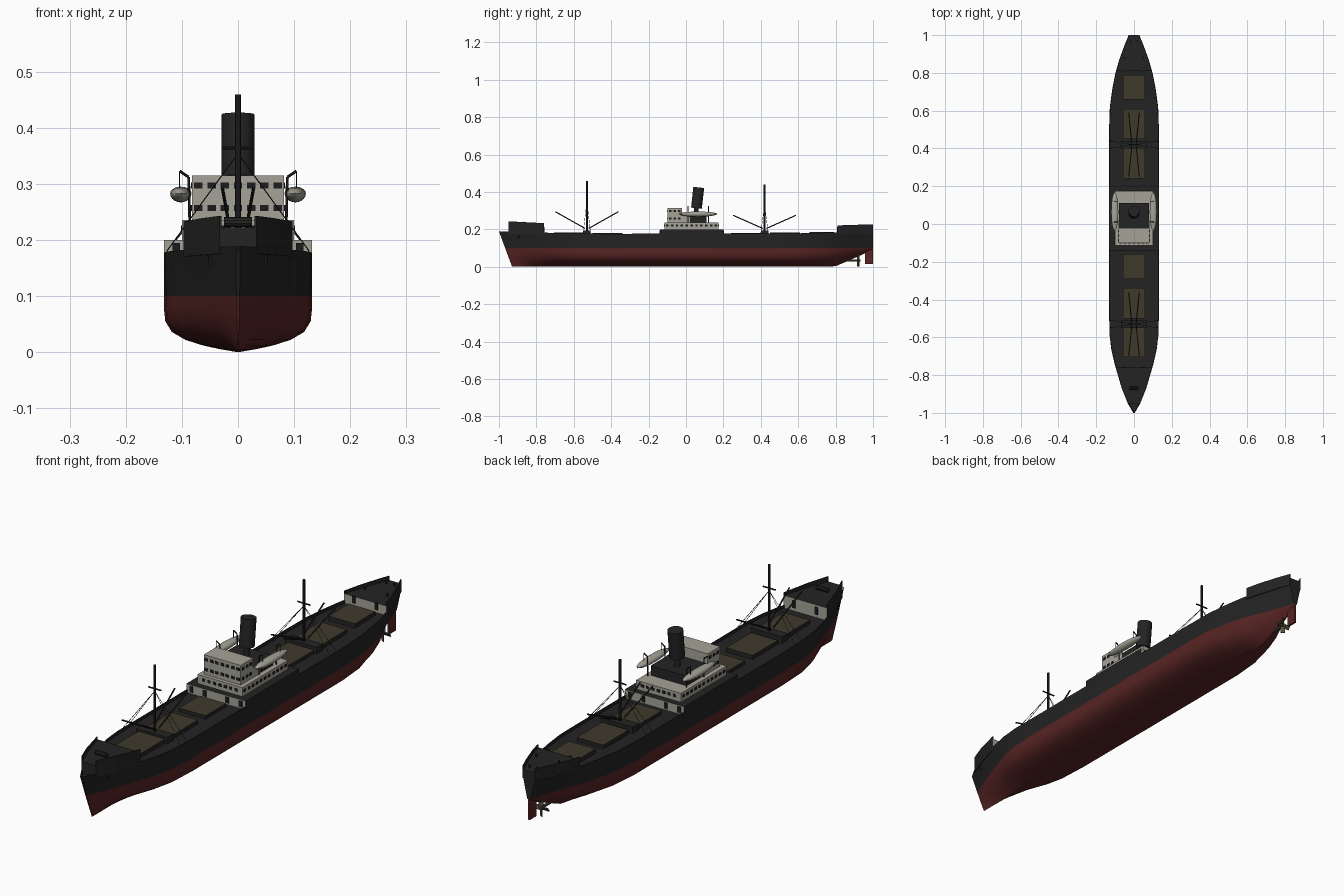
import bpy, bmesh, math
from mathutils import Vector, Matrix

cube = bpy.data.objects.get("Cube")
if cube:
    bpy.data.objects.remove(cube)


def material(name, rgb):
    m = bpy.data.materials.new(name)
    m.use_nodes = True
    m.diffuse_color = (*rgb, 1)
    m.node_tree.nodes["Principled BSDF"].inputs["Base Color"].default_value = (*rgb, 1)
    return m


BLACK = material("hull black", (0.017, 0.017, 0.017))
RED = material("bottom red", (0.095, 0.018, 0.017))
WHITE = material("house off white", (0.38, 0.37, 0.31))
OLIVE = material("hatch olive", (0.05, 0.041, 0.024))
DARK = material("window dark", (0.012, 0.012, 0.013))
BRONZE = material("propeller bronze", (0.09, 0.08, 0.05))


def finish(name, bm, mats, smooth=False):
    bmesh.ops.recalc_face_normals(bm, faces=bm.faces)
    me = bpy.data.meshes.new(name)
    bm.to_mesh(me)
    bm.free()
    for m in mats:
        me.materials.append(m)
    ob = bpy.data.objects.new(name, me)
    bpy.context.collection.objects.link(ob)
    if smooth:
        bpy.ops.object.select_all(action="DESELECT")
        ob.select_set(True)
        bpy.context.view_layer.objects.active = ob
        bpy.ops.object.shade_smooth_by_angle(angle=math.radians(35))
    return ob


def boxes(name, items, *mats):
    """Each item is a centre and a size; a second material goes on top faces."""
    bm = bmesh.new()
    for c, s in items:
        bmesh.ops.create_cube(bm, size=1, matrix=Matrix.Translation(c) @ Matrix.Diagonal((*s, 1)))
    bm.normal_update()
    if len(mats) > 1:
        for f in bm.faces:
            f.material_index = int(f.normal.z > 0.9)
    return finish(name, bm, mats)


def rods(name, items, mat, sides=8):
    bm = bmesh.new()
    for p, q, r in items:
        p, q = Vector(p), Vector(q)
        rot = (q - p).to_track_quat("Z", "Y").to_matrix().to_4x4()
        bmesh.ops.create_cone(bm, cap_ends=True, segments=sides, radius1=r, radius2=r,
                              depth=(q - p).length, matrix=Matrix.Translation((p + q) / 2) @ rot)
    return finish(name, bm, [mat], True)


# Hull stations: y, deck half width, waterline half width, keel height, fullness
STATIONS = [(-1, .004, .003, 0, 1.5), (-.95, .033, .022, 0, 1.6), (-.87, .065, .05, 0, 2),
            (-.74, .103, .092, 0, 3), (-.66, .121, .115, 0, 4), (-.58, .13, .128, 0, 4.6),
            (-.45, .132, .132, 0, 5), (.5, .132, .132, 0, 5), (.62, .128, .124, 0, 4.5),
            (.72, .114, .104, 0, 3.2), (.8, .098, .08, .003, 2.3), (.87, .078, .05, .033, 1.6),
            (.95, .049, .02, .068, 1.3), (1, .028, .008, .092, 1.2)]
WATER, RAIL = .1, .012


def sheer(y):
    return .173 + .016 * y * y


def half_width(y):
    for a, b in zip(STATIONS, STATIONS[1:]):
        if y <= b[0]:
            return a[1] + (b[1] - a[1]) * (y - a[0]) / (b[0] - a[0])
    return STATIONS[-1][1]


def section(y, w, b, keel, full):
    top = sheer(y)
    pts = []
    for u in (0, .05, .12, .22, .36, .55, .77, 1):
        pts.append((b * (1 - (1 - u) ** full), keel + (WATER - keel) * u))
    pts += [((b + w) / 2, (WATER + top) / 2), (w, top)]
    inner = max(w - .004, .001)
    pts += [(inner, top), (inner, top - RAIL)]
    rake = .07 * min(1, max(0, (-.6 - y) / .4))
    return [(x, y + rake * max(0, 1 - z / top), z) for x, z in pts]


bm = bmesh.new()
rings = []
for st in STATIONS:
    half = section(*st)
    ring = half[::-1] + [(-x, y, z) for x, y, z in half[1:]]
    rings.append([bm.verts.new(p) for p in ring])
n = len(rings[0])
for a, b in zip(rings, rings[1:]):
    for i in range(n):
        j = (i + 1) % n
        f = bm.faces.new((a[i], a[j], b[j], b[i]))
        f.material_index = int(max(v.co.z for v in f.verts) < WATER + .001)
for r in (rings[0], rings[-1]):
    low = [v for v in r if v.co.z < WATER + .001]
    bm.faces.new(low).material_index = 1
    first, last = r.index(low[0]), r.index(low[-1])
    bm.faces.new(r[:first + 1] + r[last:])
finish("hull", bm, [BLACK, RED], True)


def stations_between(y0, y1):
    return [y0] + [s[0] for s in STATIONS if y0 < s[0] < y1] + [y1]


def raised_deck(name, y0, y1, top, white_ends):
    """Block that follows the hull outline, with white bulkheads on chosen ends."""
    bm = bmesh.new()
    rows = []
    for y in stations_between(y0, y1):
        w, z = half_width(y), sheer(y) - RAIL
        rows.append([bm.verts.new(p) for p in ((w, y, z), (w, y, top), (-w, y, top), (-w, y, z))])
    for a, b in zip(rows, rows[1:]):
        for i in range(4):
            bm.faces.new((a[i], a[(i + 1) % 4], b[(i + 1) % 4], b[i]))
    for r, end in ((rows[0], -1), (rows[-1], 1)):
        bm.faces.new(r).material_index = int(end in white_ends)
    finish(name, bm, [BLACK, WHITE])


def bulwark(name, y0, y1, base, top0, top1):
    bm = bmesh.new()
    for side in (-1, 1):
        prev = None
        for y in stations_between(y0, y1):
            top = top0 + (top1 - top0) * (y - y0) / (y1 - y0)
            w = half_width(y)
            col = [bm.verts.new((side * (w - d), y, z))
                   for d, z in ((0, base), (0, top), (.004, top), (.004, base))]
            if prev:
                for i in range(4):
                    bm.faces.new((prev[i], prev[(i + 1) % 4], col[(i + 1) % 4], col[i]))
            else:
                bm.faces.new(col)
            prev = col
        bm.faces.new(prev)
    finish(name, bm, [BLACK])


raised_deck("forecastle", -.95, -.76, .222, (1,))
bulwark("forecastle_bulwark", -.95, -.76, .215, .243, .233)
raised_deck("centre_castle", -.14, .2, .2, (-1, 1))
raised_deck("poop", .81, 1, .21, (-1,))
bulwark("poop_bulwark", .81, 1, .205, .221, .227)

# Doors on the bulkheads
boxes("bulkhead_doors", [((x, y, .183), (.014, .004, .024)) for x in (-.11, -.05, .05, .11)
                         for y in (-.141, .201)]
      + [((x, y, .198), (.013, .004, .03)) for x in (-.05, .05) for y in (-.759, .809)], DARK)

# Cargo hatches and mast houses
for i, (y0, y1) in enumerate([(-.705, -.55), (-.5, -.34), (-.29, -.16), (.24, .4), (.45, .61), (.66, .79)]):
    y = (y0 + y1) / 2
    boxes(f"hatch_{i + 1}", [((0, y, sheer(y) - .005), (.118, y1 - y0, .02))], BLACK, OLIVE)

for label, y, top in (("fore", -.53, .459), ("aft", .42, .44)):
    boxes(label + "_mast_house", [((0, y, .18), (.14, .04, .026))], BLACK)
    rods(label + "_mast", [((0, y, .17), (0, y, top), .005),
                           ((-.028, y, top - .095), (.028, y, top - .095), .003)], BLACK)
    pairs = [(sx, sy) for sx in (-1, 1) for sy in (-1, 1)]
    rods(label + "_derricks", [((sx * .012, y + sy * .01, .205),
                                (sx * .028, y + sy * .168, top - .165), .003) for sx, sy in pairs], BLACK, 6)
    rods(label + "_shrouds", [((sx * .004, y, top - .11), (sx * .127, y + sy * .02, .18), .001)
                              for sx, sy in pairs], BLACK, 4)

# Deck houses
boxes("lower_house", [((0, .03, .218), (.2, .29, .036))], WHITE)
boxes("bridge", [((0, -.061, .275), (.164, .078, .08))], WHITE)
boxes("engine_casing", [((0, .044, .255), (.16, .132, .04))], BLACK)
boxes("casing_sides", [((s * .08, 0, .255), (.004, .044, .04)) for s in (-1, 1)], WHITE)

# Windows
panes = []
for z in (.257, .297):
    panes += [((i * .0235, -.1, z), (.015, .004, .011)) for i in range(-3, 4)]
    panes += [((s * .082, -.085 + i * .024, z), (.004, .013, .011)) for s in (-1, 1) for i in range(3)]
panes += [((s * .1, -.1 + i * .026, .22), (.004, .013, .011)) for s in (-1, 1) for i in range(11)]
panes += [((i * .024, y, .22), (.013, .004, .011)) for y in (-.115, .175) for i in range(-3, 4)]
boxes("windows", panes, DARK)

# Funnel, raked aft
rods("funnel", [((0, .056, .313), (0, .068, .424), .029)], BLACK, 20)
rods("funnel_neck", [((0, .056, .27), (0, .056, .32), .012)], BLACK, 12)

# Lifeboats and davits
for side, label in ((1, "left"), (-1, "right")):
    bm = bmesh.new()
    bmesh.ops.create_uvsphere(bm, u_segments=16, v_segments=10, radius=1)
    for v in bm.verts:
        v.co = (side * .102 + v.co.x * .019, .065 + v.co.y * .102,
                .283 + v.co.z * (.012 if v.co.z > 0 else .016))
    finish(label + "_lifeboat", bm, [WHITE], True)
    arms = []
    for y in (.01, .12):
        arms += [((side * .086, y, .235), (side * .088, y, .312), .0025),
                 ((side * .088, y, .312), (side * .104, y, .323), .0025),
                 ((side * .104, y, .323), (side * .104, y, .29), .001)]
    rods(label + "_davits", arms, BLACK, 6)

# Foredeck windlass, bollards and anchors
rods("windlass", [((-.025, -.87, .232), (.025, -.87, .232), .009)], BLACK, 10)
rods("bollards", [((s * x, y, .205), (s * x, y, .222), .004) for s in (-1, 1)
                  for x, y in ((.018, .97), (.05, .88))], BLACK)
rods("anchors", [((s * .05, -.895, .178), (s * .048, -.893, .155), .004) for s in (-1, 1)], BLACK, 6)

# Rudder and propeller
boxes("rudder", [((0, .978, .058), (.008, .044, .086))], RED)
rods("propeller_hub", [((0, .84, .034), (0, .932, .034), .006)], BRONZE)
bm = bmesh.new()
for i in range(4):
    m = (Matrix.Translation((0, .922, .034)) @ Matrix.Rotation(i * math.pi / 2, 4, "Y")
         @ Matrix.Translation((0, 0, .018)) @ Matrix.Rotation(.6, 4, "Z") @ Matrix.Diagonal((.018, .004, .03, 1)))
    bmesh.ops.create_cube(bm, size=1, matrix=m)
finish("propeller_blades", bm, [BRONZE])
